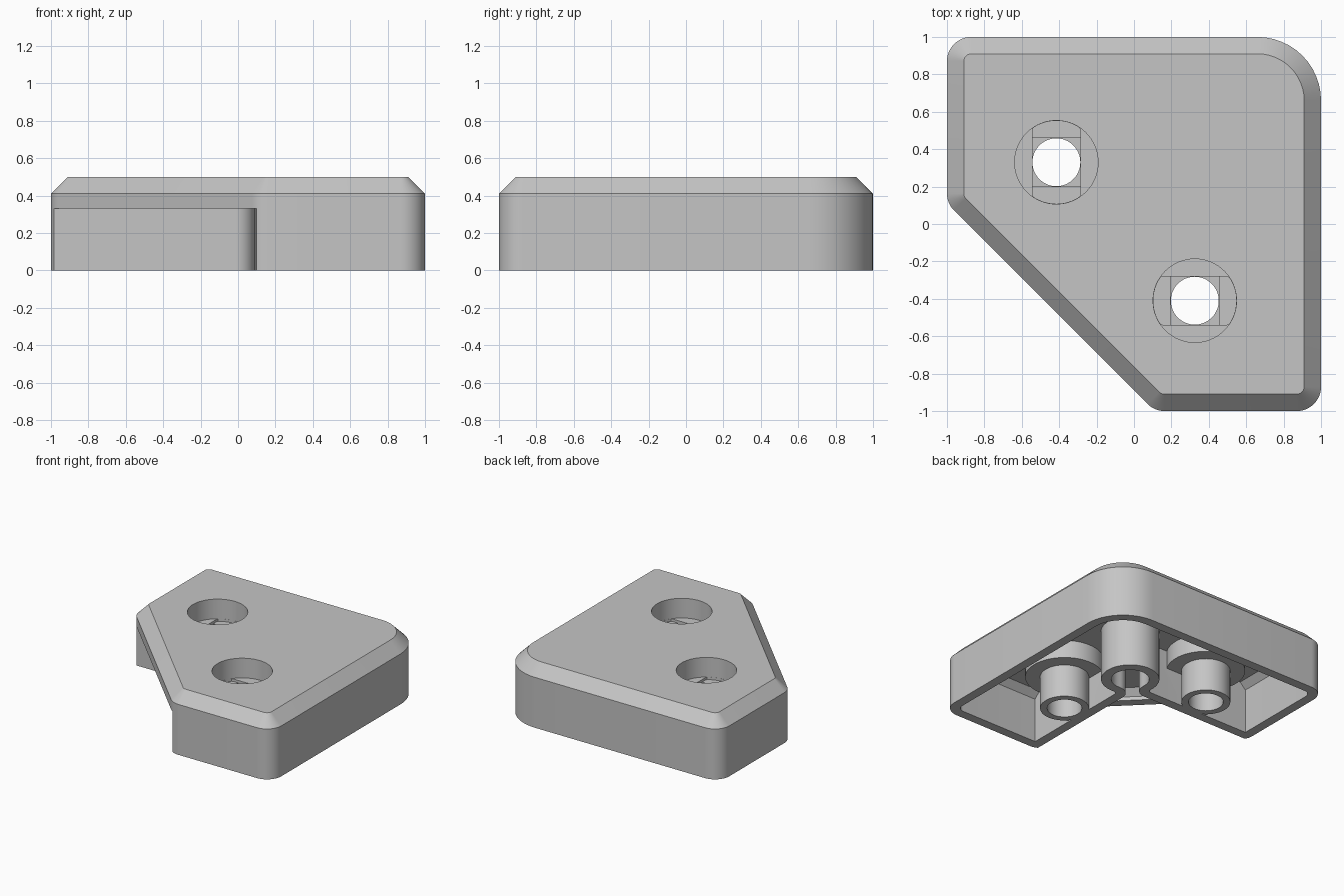
import bpy, bmesh, math
from mathutils import Vector

cube = bpy.data.objects.get("Cube")
if cube:
    bpy.data.objects.remove(cube, do_unlink=True)

# Outline corners, counter-clockwise, with their rounding radii
CORNERS = [(1, -1), (1, 1), (-1, 1), (-1, 0.11), (0.11, -1)]
RADII = [0.13, 0.34, 0.13, 0.13, 0.13]
HOLES = [(-0.415, 0.33, True), (0.325, -0.41, False)]
LOW, WALL, CEILING, NOTCH_TOP = -0.1, 0.075, 0.41, 0.33


def arc(cx, cy, r, start, end, n):
    return [(cx + r * math.cos(start + (end - start) * i / n),
             cy + r * math.sin(start + (end - start) * i / n)) for i in range(n + 1)]


def outline(inset):
    """Rounded outline moved inwards by a distance."""
    pts = [Vector(p) for p in CORNERS]
    ring = []
    for i, p in enumerate(pts):
        a = (p - pts[i - 1]).normalized()
        b = (pts[(i + 1) % len(pts)] - p).normalized()
        r = max(RADII[i] - inset, 0.012)
        depth = inset + r
        na, nb = Vector((-a.y, a.x)), Vector((-b.y, b.x))
        c = p + (na + nb) * depth / (1 + na.dot(nb))
        start = math.atan2(-na.y, -na.x)
        turn = math.atan2(a.x * b.y - a.y * b.x, a.dot(b))
        ring += arc(c.x, c.y, r, start, start + turn, 12)
    return ring


def notch(grow):
    """Square notch whose inner corner necks into a round relief."""
    edge, fillet, relief, fx, c = 0.1, 0.1, 0.14, -0.012, 0.228
    fy = edge + fillet
    lean = math.atan2(c - fy, c - fx)
    half = [(-2, edge + grow)]
    half += arc(fx, fy, fillet - grow, -math.pi / 2, lean, 12)
    half += arc(c, c, relief + grow, math.pi + lean, math.pi / 4, 16)
    return half + [(y, x) for x, y in reversed(half[:-1])] + [(-2, -2)]


def circle(x, y, r):
    return arc(x, y, r, 0, math.tau, 64)[:-1]


def slot(x, y, r, half, along_y):
    """Circle with two opposite sides cut straight."""
    cut = lambda v: max(-half, min(half, v))
    return [(x + (cut(u) if along_y else u), y + (v if along_y else cut(v)))
            for u, v in circle(0, 0, r)]


def prism(name, layers):
    """Solid lofted through matching outlines at given heights."""
    bm = bmesh.new()
    rings = [[bm.verts.new((x, y, z)) for x, y in ring] for ring, z in layers]
    bm.faces.new(rings[0])
    bm.faces.new(rings[-1])
    for lower, upper in zip(rings, rings[1:]):
        for i in range(len(lower)):
            j = (i + 1) % len(lower)
            bm.faces.new((lower[i], lower[j], upper[j], upper[i]))
    bmesh.ops.recalc_face_normals(bm, faces=bm.faces)
    mesh = bpy.data.meshes.new(name)
    bm.to_mesh(mesh)
    bm.free()
    ob = bpy.data.objects.new(name, mesh)
    bpy.context.collection.objects.link(ob)
    return ob


def straight(name, ring, z0, z1):
    return prism(name, [(ring, z0), (ring, z1)])


def combine(target, tool, operation="DIFFERENCE"):
    """Apply a boolean and remove the tool."""
    mod = target.modifiers.new("cut", "BOOLEAN")
    mod.operation, mod.object, mod.solver = operation, tool, "EXACT"
    bpy.context.view_layer.update()
    graph = bpy.context.evaluated_depsgraph_get()
    mesh = bpy.data.meshes.new_from_object(target.evaluated_get(graph))
    target.modifiers.clear()
    target.data = mesh
    bpy.data.objects.remove(tool, do_unlink=True)


def inner_space(name):
    return prism(name, [(outline(WALL), LOW), (outline(WALL), 0.36),
                        (outline(0.125), CEILING)])


# Outer block with chamfered top
body = prism("corner_bracket", [(outline(0), 0), (outline(0), CEILING),
                                (outline(0.09), 0.5)])

# Hollow underside, leaving the notch wall and the screw bosses
cavity = inner_space("cavity")
combine(cavity, straight("notch_wall", notch(WALL), -1, 1))
for x, y, _ in HOLES:
    combine(cavity, straight("screw_boss", circle(x, y, 0.18), -1, 1))
    combine(cavity, straight("head_boss", circle(x, y, 0.29), 0.265, 1))
combine(body, cavity)

# Recess above the notch, behind the diagonal lip
recess = inner_space("recess")
combine(recess, straight("notch_area", notch(-0.002), -1, 1), "INTERSECT")
for x, y, _ in HOLES:
    combine(recess, straight("head_boss", circle(x, y, 0.29), 0.265, 1))
combine(body, recess)

# Open notch below the diagonal lip
combine(body, straight("notch_opening", notch(0), -1, NOTCH_TOP))

# Screw holes: head recess, stepped seat and through bore
for x, y, along_y in HOLES:
    h = 0.129
    square = [(x - h, y - h), (x + h, y - h), (x + h, y + h), (x - h, y + h)]
    combine(body, straight("head_recess", circle(x, y, 0.223), 0.34, 1))
    combine(body, straight("seat_slot", slot(x, y, 0.222, h, along_y), 0.32, 0.9))
    combine(body, straight("seat_square", square, 0.30, 0.8))
    combine(body, straight("bore", circle(x, y, 0.128), -1, 0.7))

# Plain grey plastic
grey = bpy.data.materials.new("grey_plastic")
grey.use_nodes = True
colour = (0.56, 0.56, 0.56, 1)
grey.diffuse_color = colour
grey.node_tree.nodes["Principled BSDF"].inputs["Base Color"].default_value = colour
body.data.materials.clear()
body.data.materials.append(grey)

bpy.ops.object.select_all(action="DESELECT")
body.select_set(True)
bpy.context.view_layer.objects.active = body
bpy.ops.object.shade_smooth_by_angle(angle=math.radians(25))
